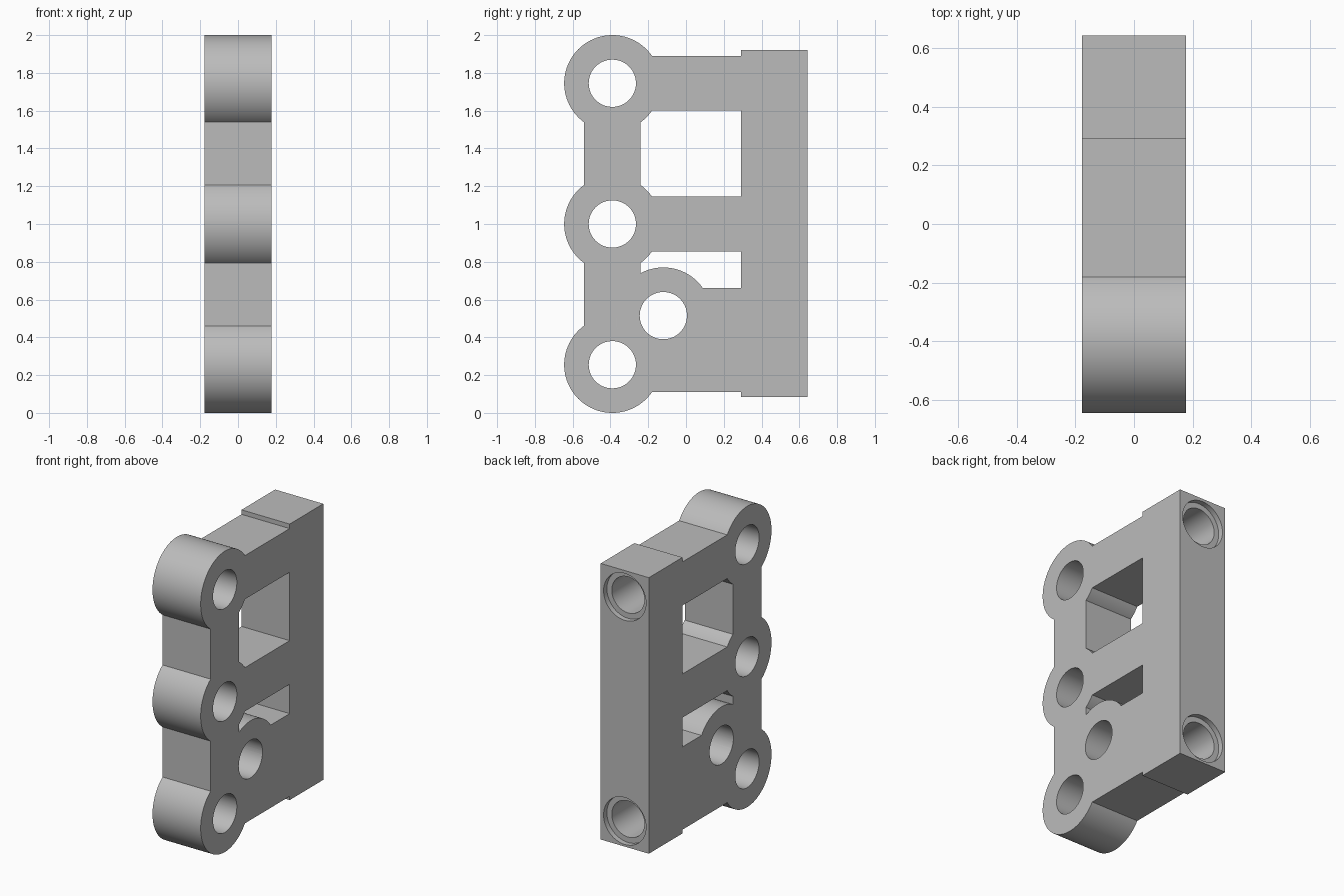
import bpy
import math
from mathutils import Matrix

cube = bpy.data.objects.get("Cube")
if cube:
    bpy.data.objects.remove(cube, do_unlink=True)

HALF = 0.177           # half thickness of the plate
BOSS_Y = -0.39
BOSS_R, BORE_R = 0.255, 0.125
BOSS_Z = (0.255, 1.0, 1.745)
BOSSES = [(BOSS_Y, z) for z in BOSS_Z] + [(-0.12, 0.515)]

grey = bpy.data.materials.new("plain grey")
grey.use_nodes = True
colour = (0.5, 0.5, 0.5, 1)
grey.diffuse_color = colour
grey.node_tree.nodes["Principled BSDF"].inputs["Base Color"].default_value = colour


def slab(name, y0, y1, z0, z1):
    """Box across the full thickness."""
    bpy.ops.mesh.primitive_cube_add(size=1)
    ob = bpy.context.object
    ob.name = name
    ob.data.transform(Matrix.Translation((0, (y0 + y1) / 2, (z0 + z1) / 2))
                      @ Matrix.Diagonal((2 * HALF, y1 - y0, z1 - z0, 1)))
    return ob


def rod(name, radius, depth, centre, axis):
    """Cylinder along X or Y."""
    bpy.ops.mesh.primitive_cylinder_add(vertices=96, radius=radius, depth=depth)
    ob = bpy.context.object
    ob.name = name
    ob.data.transform(Matrix.Translation(centre)
                      @ Matrix.Rotation(math.pi / 2, 4, "Y" if axis == "X" else "X"))
    return ob


def combine(body, tool, operation):
    """Apply one boolean step and discard the tool."""
    mod = body.modifiers.new(operation, "BOOLEAN")
    mod.operation = operation
    mod.solver = "EXACT"
    mod.object = tool
    bpy.context.view_layer.objects.active = body
    bpy.ops.object.modifier_apply(modifier=mod.name)
    bpy.data.objects.remove(tool, do_unlink=True)


# Rear mounting block
bracket = slab("bracket", 0.29, 0.643, 0.085, 1.92)

# Front web, cross bars and lower plate
solids = [
    slab("front_web", -0.54, -0.24, BOSS_Z[0], BOSS_Z[2]),
    slab("upper_bar", BOSS_Y, 0.4, 1.6, 1.89),
    slab("middle_bar", BOSS_Y, 0.4, 0.855, 1.145),
    slab("lower_plate", BOSS_Y, 0.4, 0.11, 0.66),
]
# Round bosses
solids += [rod("boss", BOSS_R, 2 * HALF, (0, y, z), "X") for y, z in BOSSES]
for part in solids:
    combine(bracket, part, "UNION")

# Cross bores through the bosses
for y, z in BOSSES:
    combine(bracket, rod("bore", BORE_R, 1, (0, y, z), "X"), "DIFFERENCE")

# Blind mounting holes with shallow counterbores in the rear face
for z in (BOSS_Z[0], BOSS_Z[2]):
    combine(bracket, rod("mount_hole", 0.12, 1, (0, 0.643, z), "Y"), "DIFFERENCE")
    combine(bracket, rod("counterbore", 0.156, 0.07, (0, 0.643, z), "Y"), "DIFFERENCE")

# Colour and shading
bracket.data.materials.clear()
bracket.data.materials.append(grey)
bpy.ops.object.select_all(action="DESELECT")
bracket.select_set(True)
bpy.context.view_layer.objects.active = bracket
bpy.ops.object.shade_smooth_by_angle(angle=math.radians(25))
